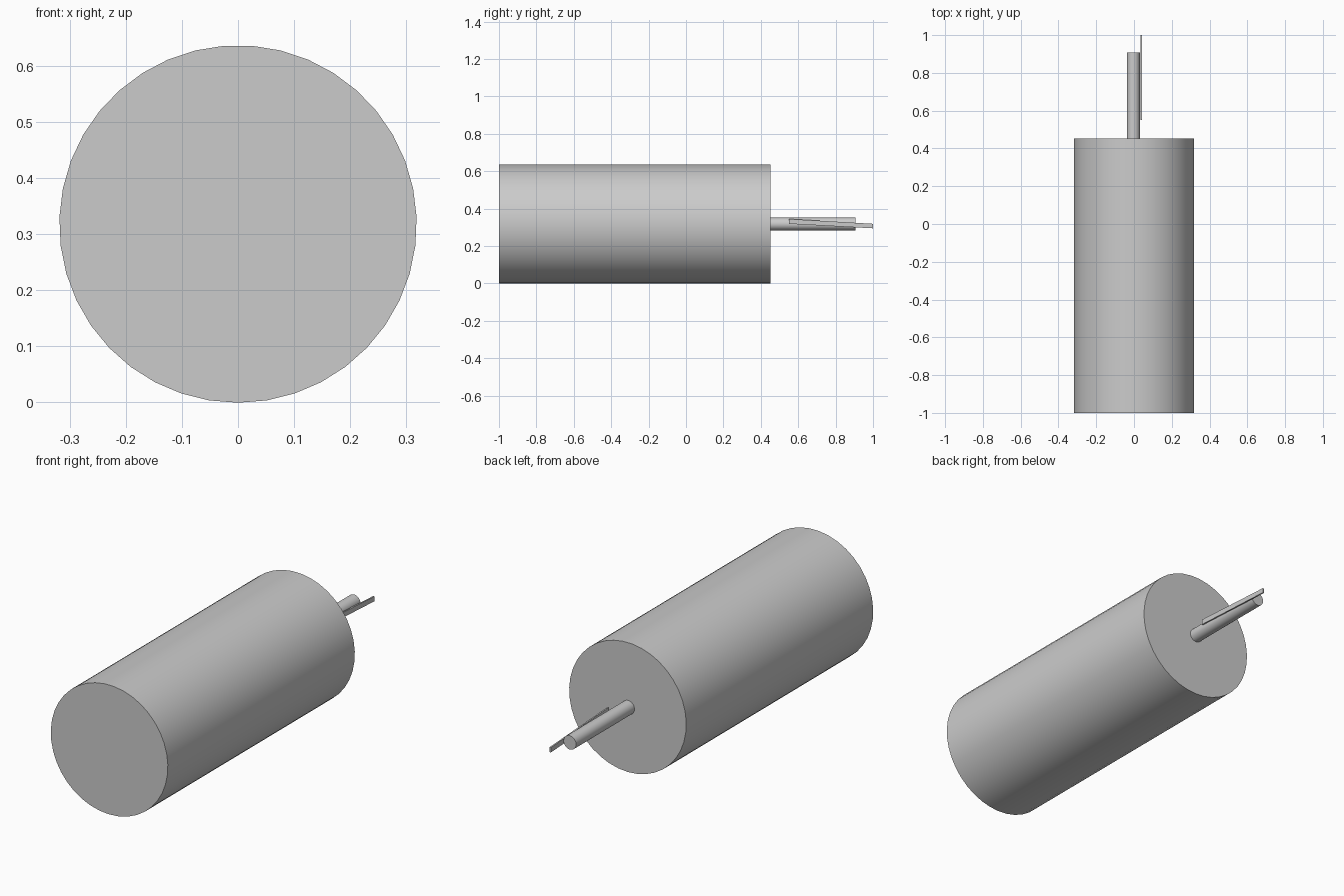
import bpy
import bmesh
from math import radians, pi
from mathutils import Matrix

default = bpy.data.objects.get("Cube")
if default:
    bpy.data.objects.remove(default, do_unlink=True)

AXIS_Z = 0.318

grey = bpy.data.materials.new("plain grey")
grey.use_nodes = True
colour = (0.6, 0.6, 0.6, 1)
grey.diffuse_color = colour
grey.node_tree.nodes["Principled BSDF"].inputs["Base Color"].default_value = colour


def add_object(name, bm):
    bmesh.ops.recalc_face_normals(bm, faces=bm.faces)
    mesh = bpy.data.meshes.new(name)
    bm.to_mesh(mesh)
    bm.free()
    obj = bpy.data.objects.new(name, mesh)
    mesh.materials.append(grey)
    bpy.context.collection.objects.link(obj)
    return obj


def rod(name, radius, y0, y1, x, sides):
    """Capped cylinder lying along y, smooth with sharp rims."""
    bm = bmesh.new()
    place = (Matrix.Translation((x, (y0 + y1) / 2, AXIS_Z))
             @ Matrix.Rotation(pi / 2, 4, "X")
             @ Matrix.Rotation(pi, 4, "Z"))
    bmesh.ops.create_cone(bm, cap_ends=True, segments=sides, radius1=radius,
                          radius2=radius, depth=y1 - y0, matrix=place)
    obj = add_object(name, bm)
    bpy.ops.object.select_all(action="DESELECT")
    obj.select_set(True)
    bpy.context.view_layer.objects.active = obj
    bpy.ops.object.shade_smooth_by_angle(angle=radians(30))


# Main body and the shaft behind it
rod("body", 0.3185, -1.0, 0.453, 0, 39)
rod("shaft", 0.034, 0.45, 0.907, -0.003, 32)

# Thin strip beside the shaft, sloping down to the rear
bm = bmesh.new()
outline = [(0.55, 0.319), (1.0, 0.295), (1.0, 0.319), (0.55, 0.345)]
face = bm.faces.new([bm.verts.new((0.035, y, z)) for y, z in outline])
side = bmesh.ops.extrude_face_region(bm, geom=[face])["geom"]
bmesh.ops.translate(bm, vec=(0.007, 0, 0),
                    verts=[v for v in side if isinstance(v, bmesh.types.BMVert)])
add_object("side_strip", bm)
